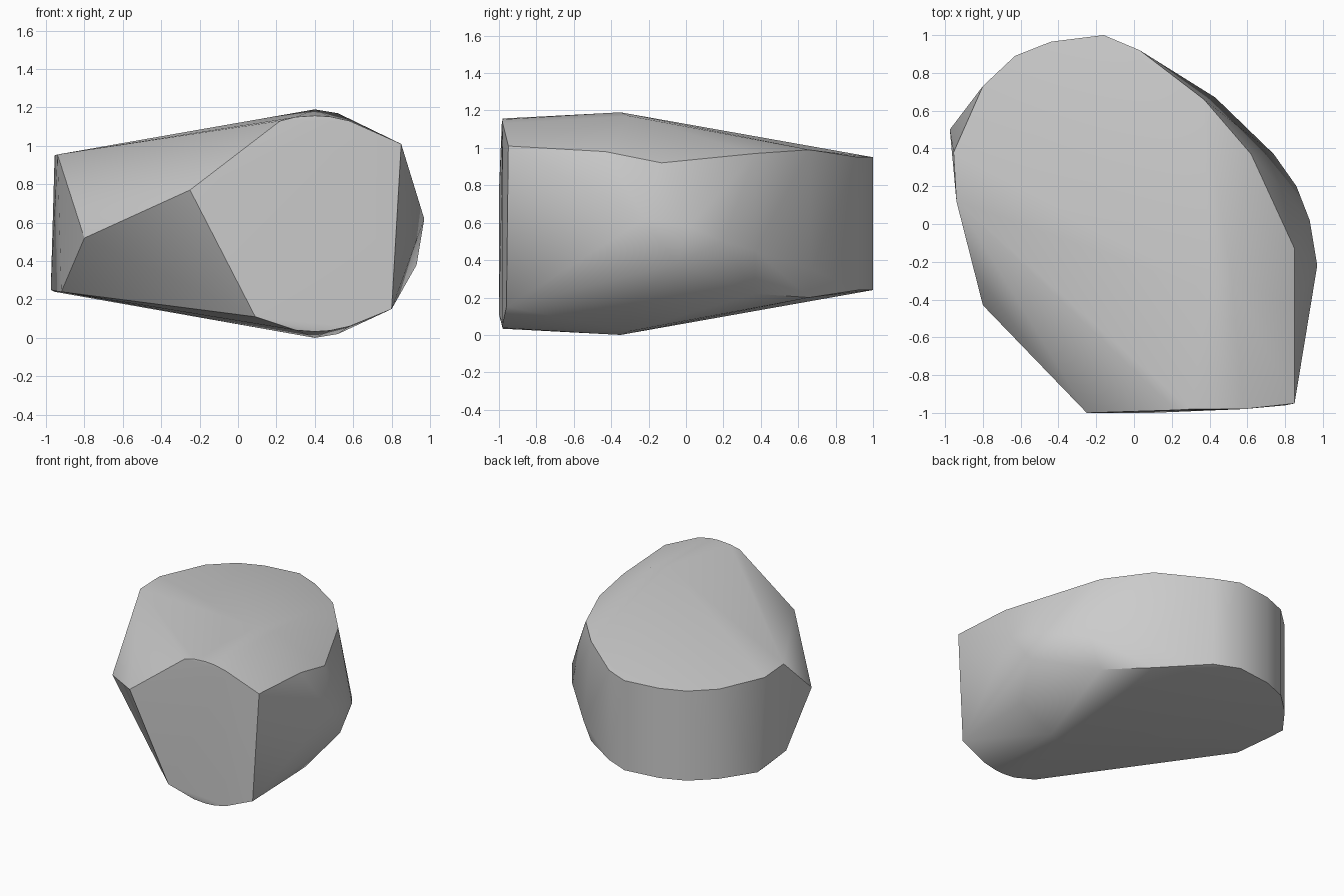
import bpy
import bmesh
import math

cube = bpy.data.objects.get("Cube")
if cube:
    bpy.data.objects.remove(cube, do_unlink=True)

HEIGHT = 1.19

# Rounded rear rim, shared by the upper and lower faces
rear_rim = [(-.955, .38), (-.8, .73), (-.63, .89), (-.44, .965), (-.16, 1), (.03, .92)]

# Upper crown points, mirrored to the underside
crown = [(.4, -.35, HEIGHT), (.52, -.3, 1.17), (.3, -.98, 1.15),
         (.4, -.98, 1.157), (.48, -.98, 1.152), (.58, -.98, 1.13),
         (.37, .66, .99), (.62, .37, .97)]

# Corners that differ between the upper and lower halves
upper_corners = [(-.94, .12, .955), (.22, -.985, 1.13), (.85, -.95, 1.01),
                 (.85, -.43, .98), (.85, -.13, .92)]
lower_corners = [(-.92, .06, .24), (-.975, .5, .25), (.09, -1, .11),
                 (.8, -.96, .15), (.8, -.3, .17)]

# Chipped front left edge and the bulging side
chip = [(-.25, -1, .77), (-.8, -.43, .52)]
bulge = [(.43, .67, .35), (.74, .37, .45), (.86, .2, .5), (.93, .02, .58),
         (.97, -.22, .62), (.93, -.05, .38)]

symmetric = [(x, y, .95) for x, y in rear_rim] + crown
mirrored = [(x, y, HEIGHT - z) for x, y, z in symmetric]

# Wrap all the points in one convex stone
bm = bmesh.new()
for p in symmetric + mirrored + upper_corners + lower_corners + chip + bulge:
    bm.verts.new(p)
hull = bmesh.ops.convex_hull(bm, input=bm.verts)
loose = {v for v in hull["geom_interior"] + hull["geom_unused"]
         if isinstance(v, bmesh.types.BMVert)}
bmesh.ops.delete(bm, geom=list(loose), context="VERTS")
bmesh.ops.recalc_face_normals(bm, faces=bm.faces)

mesh = bpy.data.meshes.new("stone")
bm.to_mesh(mesh)
bm.free()
stone = bpy.data.objects.new("stone", mesh)
bpy.context.collection.objects.link(stone)

# Plain grey stone
grey = bpy.data.materials.new("stone_grey")
grey.use_nodes = True
colour = (.6, .6, .6, 1)
grey.diffuse_color = colour
grey.node_tree.nodes["Principled BSDF"].inputs["Base Color"].default_value = colour
mesh.materials.append(grey)

# Smooth the gentle bends, keep the chipped edges crisp
bpy.context.view_layer.objects.active = stone
stone.select_set(True)
bpy.ops.object.shade_smooth_by_angle(angle=math.radians(32))
